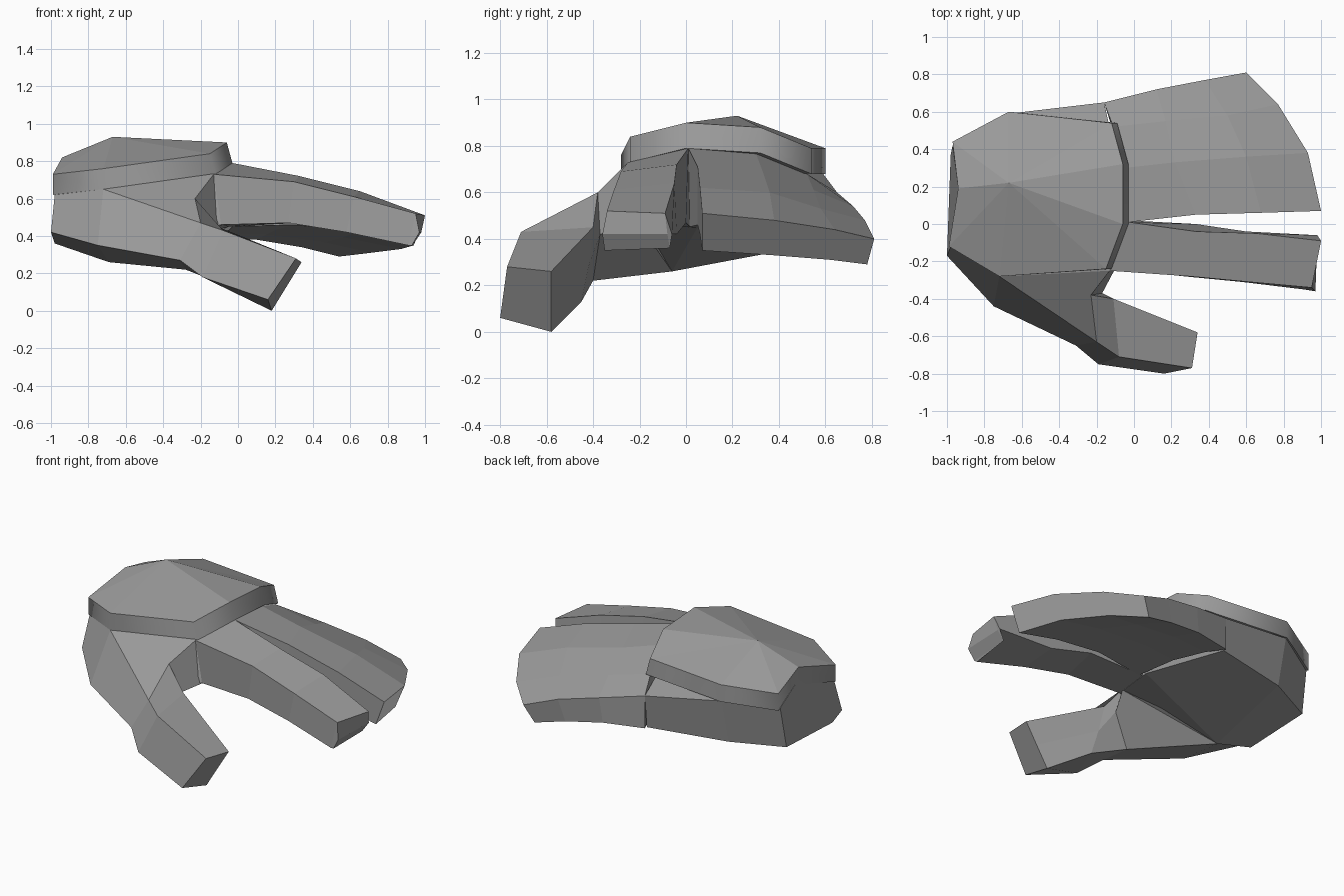
import bpy, bmesh
from mathutils import Vector

grey = bpy.data.materials.new("glove grey")
grey.diffuse_color = (0.33, 0.33, 0.33, 1)


def finish(bm, name):
    bmesh.ops.recalc_face_normals(bm, faces=bm.faces[:])
    mesh = bpy.data.meshes.new(name)
    bm.to_mesh(mesh)
    bm.free()
    mesh.materials.append(grey)
    obj = bpy.data.objects.new(name, mesh)
    bpy.context.collection.objects.link(obj)
    return obj


def loft(name, rings):
    """Skin matching cross-sections and close both ends."""
    bm = bmesh.new()
    loops = [[bm.verts.new(p) for p in ring] for ring in rings]
    n = len(loops[0])
    for a, b in zip(loops, loops[1:]):
        for i in range(n):
            j = (i + 1) % n
            bm.faces.new((a[i], a[j], b[j], b[i]))
    bm.faces.new(loops[0])
    bm.faces.new(loops[-1])
    return finish(bm, name)


# Palm: wrist, middle and knuckle sections
loft("palm", [
    [(-.97, .42, .65), (-.94, .19, .74), (-.98, -.12, .62),
     (-1, -.17, .42), (-.98, -.10, .36), (-.98, .37, .38)],
    [(-.67, .59, .68), (-.67, .20, .80), (-.72, -.28, .65),
     (-.75, -.44, .35), (-.69, -.06, .26), (-.67, .52, .39)],
    [(-.16, .65, .60), (-.05, .15, .77), (-.13, -.25, .73),
     (-.09, -.24, .46), (-.05, .05, .45), (-.16, .63, .39)],
])

# Thumb: root in the palm, web, first joint, tip
loft("thumb", [
    [(-.72, -.28, .65), (-.75, -.44, .35), (-.69, -.06, .26),
     (-.08, -.20, .46), (-.13, -.25, .73)],
    [(-.20, -.63, .47), (-.31, -.65, .27), (-.28, -.40, .22),
     (-.17, -.37, .42), (-.23, -.38, .60)],
    [(-.08, -.71, .43), (-.19, -.75, .18), (-.05, -.45, .13),
     (-.08, -.42, .28), (-.11, -.40, .45)],
    [(.31, -.77, .28), (.16, -.80, .06), (.18, -.58, 0),
     (.26, -.58, .13), (.34, -.58, .26)],
])

# Index finger: outer top, inner top, inner bottom, outer bottom
loft("index_finger", [
    [(-.13, -.25, .73), (-.03, .01, .79), (-.05, .02, .45), (-.09, -.24, .46)],
    [(.30, -.28, .69), (.33, -.04, .72), (.33, 0, .47), (.27, -.28, .47)],
    [(.62, -.31, .61), (.65, -.05, .64), (.60, -.04, .42), (.58, -.31, .42)],
    [(.95, -.34, .52), (1, -.09, .51), (.98, -.06, .42), (.91, -.35, .35)],
    [(.97, -.36, .42), (.98, -.08, .42), (.94, -.07, .36), (.93, -.35, .35)],
])

# Joined fingers: top rows from knuckle to tip, with underside heights
rows = [
    ([(-.03, .01, .79), (-.05, .30, .77), (-.11, .52, .68), (-.16, .65, .60)], .45, .39, 0),
    ([(.33, .05, .71), (.22, .33, .69), (.17, .55, .61), (.12, .72, .54)], .46, .38, .02),
    ([(.68, .06, .62), (.60, .36, .60), (.50, .58, .53), (.38, .77, .48)], .42, .34, .04),
    ([(1, .07, .51), (.93, .38, .48), (.77, .64, .44), (.60, .81, .40)], .35, .29, .06),
]
rings = []
for top, z_in, z_out, back in rows:
    under = [(x - back, y - back * .5 * i / 3, z_in + (z_out - z_in) * i / 3)
             for i, (x, y, z) in enumerate(top)]
    rings.append(top + under[::-1])
loft("joined_fingers", rings)

# Raised pad on the back of the hand: faceted top, softly shaded rim
rim = [(-.06, 0, .90), (-.06, .32, .88), (-.12, .54, .79), (-.67, .60, .79),
       (-.97, .44, .75), (-.94, .19, .82), (-.99, -.12, .73),
       (-.72, -.28, .76), (-.15, -.24, .84)]
bm = bmesh.new()
peak = bm.verts.new((-.67, .22, .93))
upper = [bm.verts.new(p) for p in rim]
lower = [bm.verts.new((x + (.03 if x > -.2 else 0), y, z - .11)) for x, y, z in rim]
for i in range(len(rim)):
    j = (i + 1) % len(rim)
    bm.faces.new((peak, upper[i], upper[j]))
    wall = bm.faces.new((upper[i], lower[i], lower[j], upper[j]))
    wall.smooth = True
bm.faces.new(lower)
finish(bm, "back_pad")
